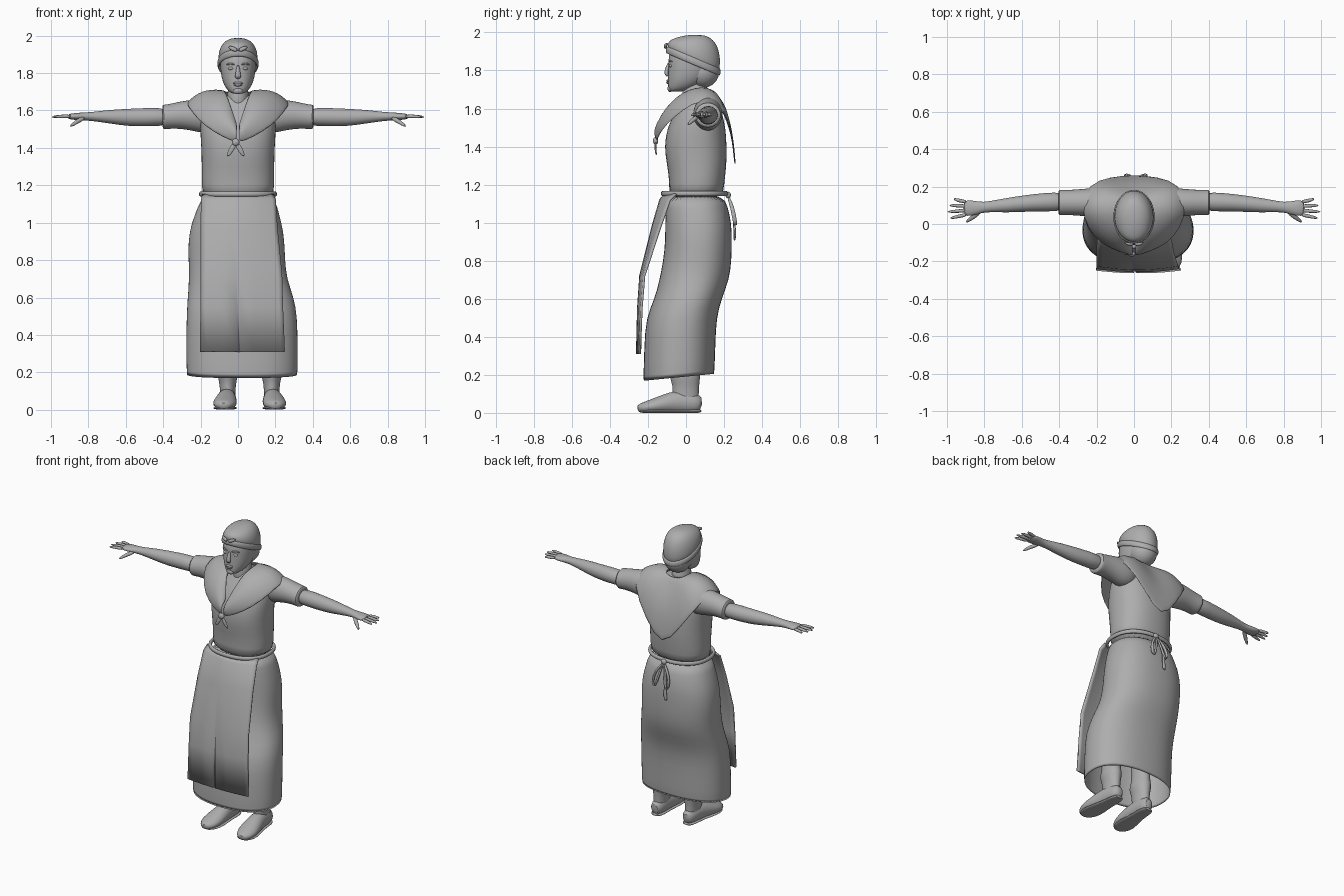
import bpy, bmesh, math
from mathutils import Vector, Matrix

cube = bpy.data.objects.get("Cube")
if cube:
    bpy.data.objects.remove(cube, do_unlink=True)

GREY = (0.42, 0.42, 0.42, 1.0)
mat = bpy.data.materials.new("plain grey")
mat.use_nodes = True
mat.diffuse_color = GREY
bsdf = mat.node_tree.nodes["Principled BSDF"]
bsdf.inputs["Base Color"].default_value = GREY
bsdf.inputs["Roughness"].default_value = 0.8
made = []


def finish(name, bm, subdiv=1, thick=0.0, offset=-1.0):
    """Turn a bmesh into a smooth object with optional thickness and subdivision."""
    bmesh.ops.recalc_face_normals(bm, faces=bm.faces)
    for f in bm.faces:
        f.smooth = True
    mesh = bpy.data.meshes.new(name)
    bm.to_mesh(mesh)
    bm.free()
    mesh.materials.append(mat)
    ob = bpy.data.objects.new(name, mesh)
    bpy.context.scene.collection.objects.link(ob)
    if thick:
        mod = ob.modifiers.new("thickness", 'SOLIDIFY')
        mod.thickness = thick
        mod.offset = offset
    if subdiv:
        mod = ob.modifiers.new("smoothing", 'SUBSURF')
        mod.levels = mod.render_levels = subdiv
    made.append(ob)
    return ob


def skin(bm, rings, cyclic=False, caps=(True, True), wrap=True):
    """Join rows of points with quads."""
    rows = [[bm.verts.new(p) for p in ring] for ring in rings]
    n = len(rows[0])
    pairs = list(zip(rows, rows[1:])) + ([(rows[-1], rows[0])] if cyclic else [])
    for a, b in pairs:
        for i in range(n if wrap else n - 1):
            j = (i + 1) % n
            bm.faces.new((a[i], a[j], b[j], b[i]))
    if wrap and not cyclic:
        for cap, row in zip(caps, (rows[0], rows[-1])):
            if cap:
                bm.faces.new(row)


def power(v, e):
    return math.copysign(abs(v) ** e, v)


def loft(name, rings, n=24, square=2.0, caps=(True, True), **kw):
    """Stack of ovals; each ring is z, left edge, right edge, front, back, tilt."""
    out = []
    for z, x0, x1, y0, y1, tilt in rings:
        ring = []
        for i in range(n):
            t = math.tau * i / n
            x = (x0 + x1) / 2 + (x1 - x0) / 2 * power(math.cos(t), 2 / square)
            dy = (y1 - y0) / 2 * power(math.sin(t), 2 / square)
            ring.append((x, (y0 + y1) / 2 + dy, z + tilt * dy))
        out.append(ring)
    bm = bmesh.new()
    skin(bm, out, caps=caps)
    return finish(name, bm, **kw)


def tube(name, path, up=(0, 0, 1), n=12, cyclic=False, floor=-1.0, subdiv=1):
    """Oval tube; each stop is x, y, z, half width, half height."""
    pts = [Vector(p[:3]) for p in path]
    last = len(pts) - 1
    rings = []
    for i, p in enumerate(path):
        a, b = (i - 1, (i + 1) % len(pts)) if cyclic else (max(i - 1, 0), min(i + 1, last))
        t = (pts[b] - pts[a]).normalized()
        side = t.cross(Vector(up)).normalized()
        over = side.cross(t)
        ring = []
        for k in range(n):
            w = math.tau * k / n
            q = pts[i] + side * p[3] * math.cos(w) + over * p[4] * math.sin(w)
            q.z = max(q.z, floor)
            ring.append(q)
        rings.append(ring)
    bm = bmesh.new()
    skin(bm, rings, cyclic)
    return finish(name, bm, subdiv)


def ball(name, centre, size):
    bm = bmesh.new()
    m = Matrix.Translation(centre) @ Matrix.Diagonal((*size, 1))
    bmesh.ops.create_uvsphere(bm, u_segments=16, v_segments=10, radius=1, matrix=m)
    return finish(name, bm, 0)


def even(z, r, y0, y1, tilt=0.0):
    return (z, -r, r, y0, y1, tilt)


# Bodice and neck
loft("bodice", [even(1.12, .195, -.1, .2), even(1.2, .195, -.085, .2), even(1.3, .195, -.1, .215),
                even(1.4, .197, -.117, .215), even(1.5, .205, -.1, .21), even(1.58, .2, -.06, .19),
                even(1.64, .165, -.02, .165), even(1.69, .07, 0, .13)], square=2.3)
loft("neck", [even(1.58, .07, -.03, .13), even(1.66, .057, -.02, .115), even(1.76, .055, -.02, .11)])

# Skirt, open at the hem and fuller on one side
loft("skirt", [(1.15, -.195, .195, -.1, .2, 0), (1.08, -.215, .21, -.105, .22, 0),
               (1, -.25, .235, -.11, .24, 0), (.9, -.268, .25, -.11, .242, 0),
               (.8, -.265, .252, -.12, .24, 0), (.7, -.262, .262, -.14, .228, 0),
               (.6, -.27, .3, -.165, .188, 0), (.5, -.276, .318, -.212, .16, 0),
               (.35, -.278, .32, -.22, .155, 0), (.18, -.276, .32, -.226, .15, .1)],
     n=32, square=2.3, caps=(True, False), thick=.006)

# Apron panel with a central pleat
bm = bmesh.new()
rows = []
for z, x0, x1, y, curl in [(1.15, -.19, .19, -.11, .06), (1.12, -.195, .2, -.135, .05),
                           (.97, -.2, .21, -.178, .04), (.72, -.2, .235, -.24, .02),
                           (.55, -.2, .24, -.252, .018), (.31, -.203, .25, -.258, .015)]:
    row = []
    for u in (-1, -.85, -.5, -.12, -.08, -.04, .3, .6, .9, 1):
        pleat = .016 if u == -.08 and z < .7 else 0
        row.append(((x0 + x1) / 2 + u * (x1 - x0) / 2, y + curl * u * u + pleat, z))
    rows.append(row)
skin(bm, rows, wrap=False)
apron = finish("apron", bm, 0, .012, 0)

# Belt and the tie at the back
belt = []
for i in range(32):
    t = math.tau * i / 32
    belt.append((.2 * power(math.cos(t), .87), .045 + .168 * power(math.sin(t), .87), 1.153, .011, .015))
tube("belt", belt, n=8, cyclic=True)
ball("tie_knot", (.01, .222, 1.145), (.02, .014, .018))
for s in (1, -1):
    tube("tie_loop", [(.01, .22, 1.14, .008, .008), (.01 + s * .05, .245, 1.08, .008, .012),
                      (.01 + s * .065, .258, 1, .008, .012), (.01 + s * .04, .262, .97, .008, .01),
                      (.01 + s * .02, .25, 1.06, .008, .008), (.01, .225, 1.14, .006, .006)], (0, 1, 0), 8)
tube("tie_tail", [(.01, .22, 1.14, .008, .007), (-.025, .25, 1.05, .008, .007),
                  (-.02, .257, .96, .01, .007), (-.03, .255, .9, .018, .008)], (0, 1, 0), 8)

# Broad collar, pointed at the back, open at the throat
half = [((.004, -.118, 1.52), (.004, -.15, 1.425)), ((.03, -.085, 1.6), (.08, -.145, 1.455)),
        ((.055, -.03, 1.675), (.18, -.105, 1.515)), ((.068, .03, 1.7), (.25, -.02, 1.59)),
        ((.072, .08, 1.705), (.285, .085, 1.655)), ((.062, .12, 1.7), (.25, .215, 1.6)),
        ((.04, .135, 1.695), (.13, .25, 1.42)), ((0, .14, 1.69), (0, .262, 1.245))]
outline = half + [tuple((-x, y, z) for x, y, z in pair) for pair in reversed(half[:-1])]
rows = []
for inner, outer in outline:
    a, b = Vector(inner), Vector(outer)
    row = []
    for k in range(6):
        u = k / 5
        p = a.lerp(b, u)
        out = (p - Vector((0, .07, 1.4))).normalized()
        row.append(p + out * .035 * math.sin(math.pi * u))
    rows.append(row)
bm = bmesh.new()
skin(bm, rows, wrap=False)
finish("collar", bm, 1, .008, 0)
ball("collar_knot", (-.012, -.16, 1.43), (.02, .014, .02))
for s in (1, -1):
    tube("knot_tail", [(-.012, -.158, 1.43, .01, .006), (s * .025 - .012, -.162, 1.39, .018, .006),
                       (s * .045 - .012, -.155, 1.352, .006, .004)], (0, 1, 0), 8)

# Arms, sleeves and hands
for s, label in ((1, "left"), (-1, "right")):
    tube(label + "_sleeve", [(s * x, .115, z, a, b) for x, z, a, b in
                             [(.1, 1.57, .06, .07), (.18, 1.57, .08, .095), (.24, 1.575, .078, .085),
                              (.31, 1.575, .07, .074), (.37, 1.567, .068, .066), (.4, 1.565, .071, .068),
                              (.405, 1.565, .062, .06)]], n=16)
    tube(label + "_arm", [(s * x, y, z, a, b) for x, y, z, a, b in
                          [(.36, .12, 1.565, .055, .05), (.48, .117, 1.565, .05, .05),
                           (.58, .11, 1.562, .045, .048), (.68, .1, 1.567, .04, .038),
                           (.78, .092, 1.568, .028, .024), (.82, .088, 1.568, .03, .022),
                           (.87, .085, 1.568, .044, .019), (.915, .084, 1.567, .042, .014)]], n=16)
    for k in range(4):
        y, reach = .117 - k * .022, (.965, .99, 1, .985)[k]
        spread = .018 - k * .013
        tube(label + "_finger", [(s * .89, y, 1.568, .011, .011), (s * .94, y + spread / 2, 1.569, .011, .011),
                                 (s * reach, y + spread, 1.565, .006, .006)], n=8)
    tube(label + "_thumb", [(s * .82, .07, 1.562, .014, .014), (s * .86, .037, 1.542, .014, .013),
                            (s * .9, .008, 1.512, .007, .007)], n=8)

# Head and face
loft("head", [even(1.688, .025, -.085, -.03), even(1.7, .05, -.094, .03), even(1.735, .076, -.095, .09),
              even(1.78, .09, -.095, .13), even(1.83, .096, -.092, .145), even(1.88, .096, -.094, .15),
              even(1.93, .085, -.07, .14)], square=2.2)
tube("nose", [(0, -.088, 1.845, .008, .008), (0, -.1, 1.805, .012, .012),
              (0, -.106, 1.782, .019, .012), (0, -.092, 1.77, .012, .008)], (0, 1, 0), 10)
ball("upper_lip", (0, -.094, 1.746, ), (.026, .009, .007))
ball("lower_lip", (0, -.094, 1.736), (.021, .01, .007))
ball("chin", (0, -.083, 1.705), (.026, .015, .018))
for s in (1, -1):
    ball("eye", (s * .037, -.081, 1.825), (.016, .009, .009))
    tube("brow", [(s * .015, -.091, 1.845, .004, .004), (s * .04, -.087, 1.852, .006, .006),
                  (s * .065, -.07, 1.845, .004, .004)], n=8)

# Wrapped head cloth with a rolled band and front knot
loft("head_cloth", [even(1.835, .1, -.095, .168, -.45), even(1.87, .107, -.1, .178, -.45),
                    even(1.91, .104, -.09, .182, -.35), even(1.945, .09, -.06, .17, -.22),
                    even(1.972, .068, -.02, .145, -.12), even(1.988, .03, .03, .1, 0)])
ball("nape_cloth", (0, .085, 1.795), (.086, .09, .088))
band = []
for i in range(28):
    t = math.tau * i / 28
    dy = .138 * math.sin(t)
    band.append((.104 * math.cos(t), .038 + dy, 1.85 - .42 * dy, .008, .02))
tube("head_band", band, n=8, cyclic=True)
for s in (1, -1):
    tube("head_knot", [(s * .002, -.108, 1.918, .01, .009), (s * .03, -.11, 1.932, .014, .01),
                       (s * .052, -.096, 1.94, .006, .005)], (0, 1, 0), 8)

# Boots
for s, label, x in ((1, "left", .18), (-1, "right", -.055)):
    loft(label + "_boot_shaft", [(z, x - r, x + r, y0, y1, 0) for z, r, y0, y1 in
                                 [(.03, .042, -.06, .07), (.1, .042, -.075, .068), (.14, .045, -.07, .07),
                                  (.18, .055, -.085, .075), (.21, .057, -.09, .078), (.22, .045, -.07, .065),
                                  (.5, .06, -.08, .08)]], n=16)
    tube(label + "_shoe", [(x + s * sway, y, z, a, b) for sway, y, z, a, b in
                           [(0, .085, .045, .025, .035), (0, .05, .05, .046, .055), (.004, -.04, .06, .048, .065),
                            (.01, -.12, .045, .062, .05), (.018, -.19, .032, .066, .036),
                            (.02, -.235, .025, .046, .027), (.02, -.255, .02, .02, .018)]], n=16, floor=0)
    sole = [(x + s * sway, y, .009, a, .012) for sway, y, a in
            [(0, .085, .03), (0, .04, .048), (.004, -.04, .046), (.01, -.13, .066),
             (.018, -.2, .068), (.02, -.25, .03)]]
    tube(label + "_sole", sole, n=12, floor=0)

# Keep true corners crisp, but let the apron hem roll softly
bpy.ops.object.select_all(action='DESELECT')
for ob in made:
    ob.select_set(ob is not apron)
bpy.context.view_layer.objects.active = made[0]
bpy.ops.object.shade_smooth_by_angle(angle=math.radians(60))
